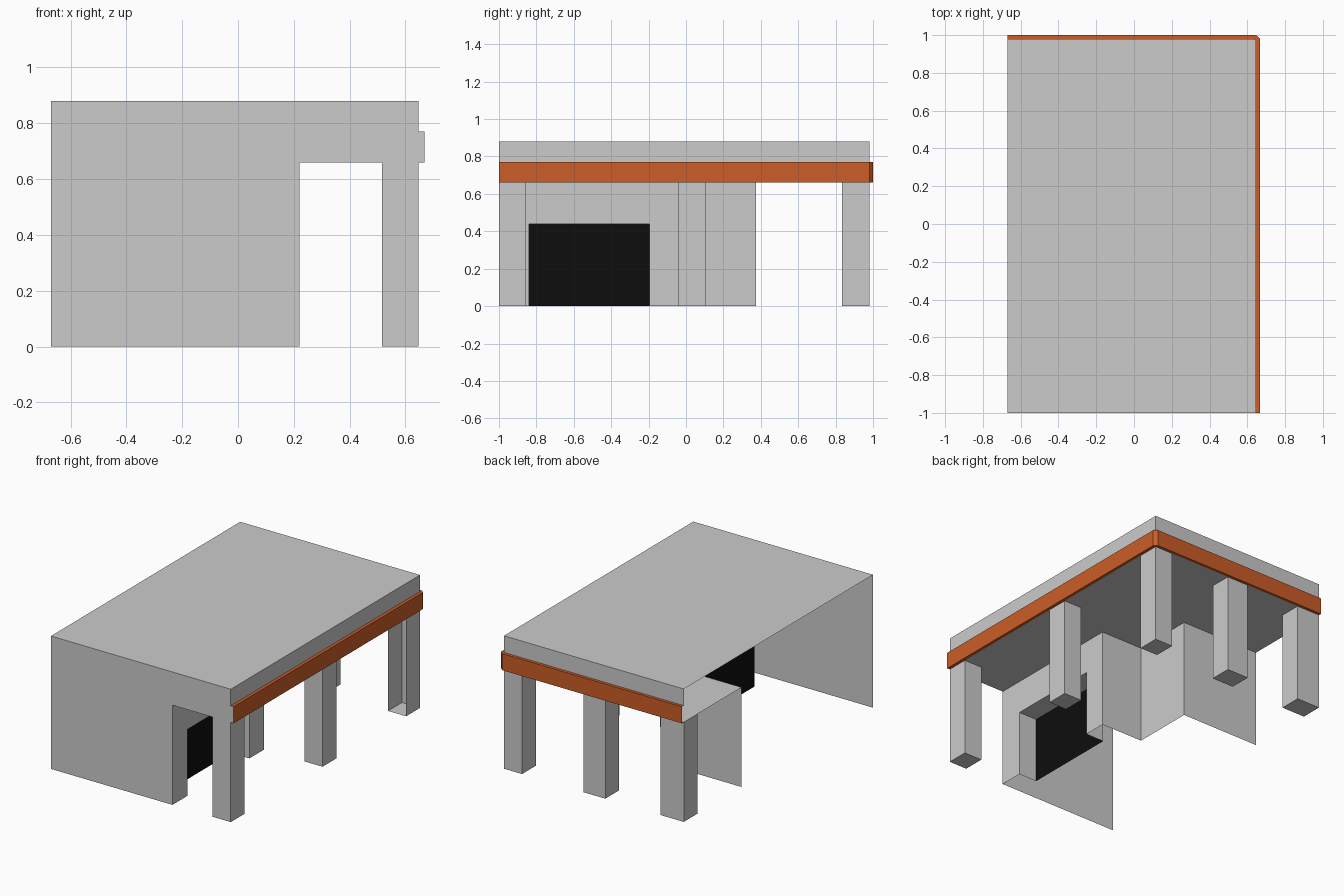
import bpy, bmesh

if "Cube" in bpy.data.objects:
    bpy.data.objects.remove(bpy.data.objects["Cube"])

XL, XR = -0.67, 0.647          # building left / right
YF, YB = -1.0, 0.98            # building front / back
SOFFIT, BAND, TOP = 0.66, 0.77, 0.88
DOOR = 0.44


def material(name, rgb):
    m = bpy.data.materials.new(name)
    m.diffuse_color = (*rgb, 1)
    m.use_nodes = True
    m.node_tree.nodes["Principled BSDF"].inputs["Base Color"].default_value = m.diffuse_color
    return m


def strip(bm, path, z0, z1):
    """Vertical panels along a plan path; outward faces for a counter-clockwise path."""
    for a, b in zip(path, path[1:]):
        bm.faces.new([bm.verts.new(p) for p in
                      ((*a, z0), (*b, z0), (*b, z1), (*a, z1))])


def flat(bm, outline, z, down=False):
    """Horizontal face from a counter-clockwise plan outline."""
    pts = outline[::-1] if down else outline
    bm.faces.new([bm.verts.new((*p, z)) for p in pts])


def finish(bm, name, mat=None):
    bmesh.ops.remove_doubles(bm, verts=bm.verts, dist=1e-4)
    me = bpy.data.meshes.new(name)
    bm.to_mesh(me)
    bm.free()
    ob = bpy.data.objects.new(name, me)
    bpy.context.collection.objects.link(ob)
    if mat:
        me.materials.append(mat)


orange = material("orange", (0.60, 0.11, 0.02))
black = material("black", (0.004, 0.004, 0.004))

# Stepped building walls, open to the left, with a recessed doorway
before = [(XL, YF), (0.22, YF), (0.22, -0.84)]
after = [(0.22, -0.195), (0.22, -0.04), (-0.09, -0.04), (-0.09, 0.375), (XL, 0.375)]
recess = [(0.085, -0.84), (0.22, -0.84), (0.22, -0.195), (0.085, -0.195)]
bm = bmesh.new()
strip(bm, before + recess[:1], 0, DOOR)
strip(bm, recess[3:] + after, 0, DOOR)
strip(bm, before + after, DOOR, SOFFIT)
flat(bm, recess, DOOR, down=True)
finish(bm, "building_walls")

# Dark door at the back of the recess
bm = bmesh.new()
strip(bm, [recess[0], recess[3]], 0, DOOR)
finish(bm, "recessed_door", black)

# Roof shell: deck, edges and the soffit over the open porch
bm = bmesh.new()
flat(bm, [(XL, YF), (XR, YF), (XR, YB), (XL, YB)], TOP)
strip(bm, [(XL, YF), (XR, YF)], SOFFIT, TOP)
strip(bm, [(XR, YF), (XR, YB), (XL, YB)], BAND, TOP)
flat(bm, [(0.22, YF), (XR, YF), (XR, YB), (XL, YB)] + after[:0:-1], SOFFIT, down=True)
finish(bm, "roof")

# Orange fascia band with a chamfered corner
outer = [(0.668, YF), (0.668, YB), (XR, 1.0), (XL, 1.0)]
inner = [(XL, YB), (XR, YB), (XR, YF)]
bm = bmesh.new()
strip(bm, outer, SOFFIT, BAND)
flat(bm, outer + inner, BAND)
flat(bm, outer + inner, SOFFIT, down=True)
finish(bm, "fascia_band", orange)

# Grey end of the band at the front
bm = bmesh.new()
strip(bm, [(XR, YF), (0.668, YF)], SOFFIT, BAND)
finish(bm, "band_end")

# Porch columns: x range, y range, front face present
columns = {
    "front_right_column": (0.515, XR, YF, -0.855, True),
    "middle_right_column": (0.515, XR, -0.04, 0.105, True),
    "back_right_column": (0.515, XR, 0.835, YB, False),
    "back_middle_column": (-0.095, 0.065, 0.835, YB, True),
    "back_left_column": (XL, -0.498, 0.835, YB, True),
}
for name, (x0, x1, y0, y1, front) in columns.items():
    plan = [(x1, y0), (x1, y1), (x0, y1), (x0, y0)]
    bm = bmesh.new()
    strip(bm, plan + plan[:1] if front else plan, 0, SOFFIT)
    flat(bm, plan, 0, down=True)
    finish(bm, name)
